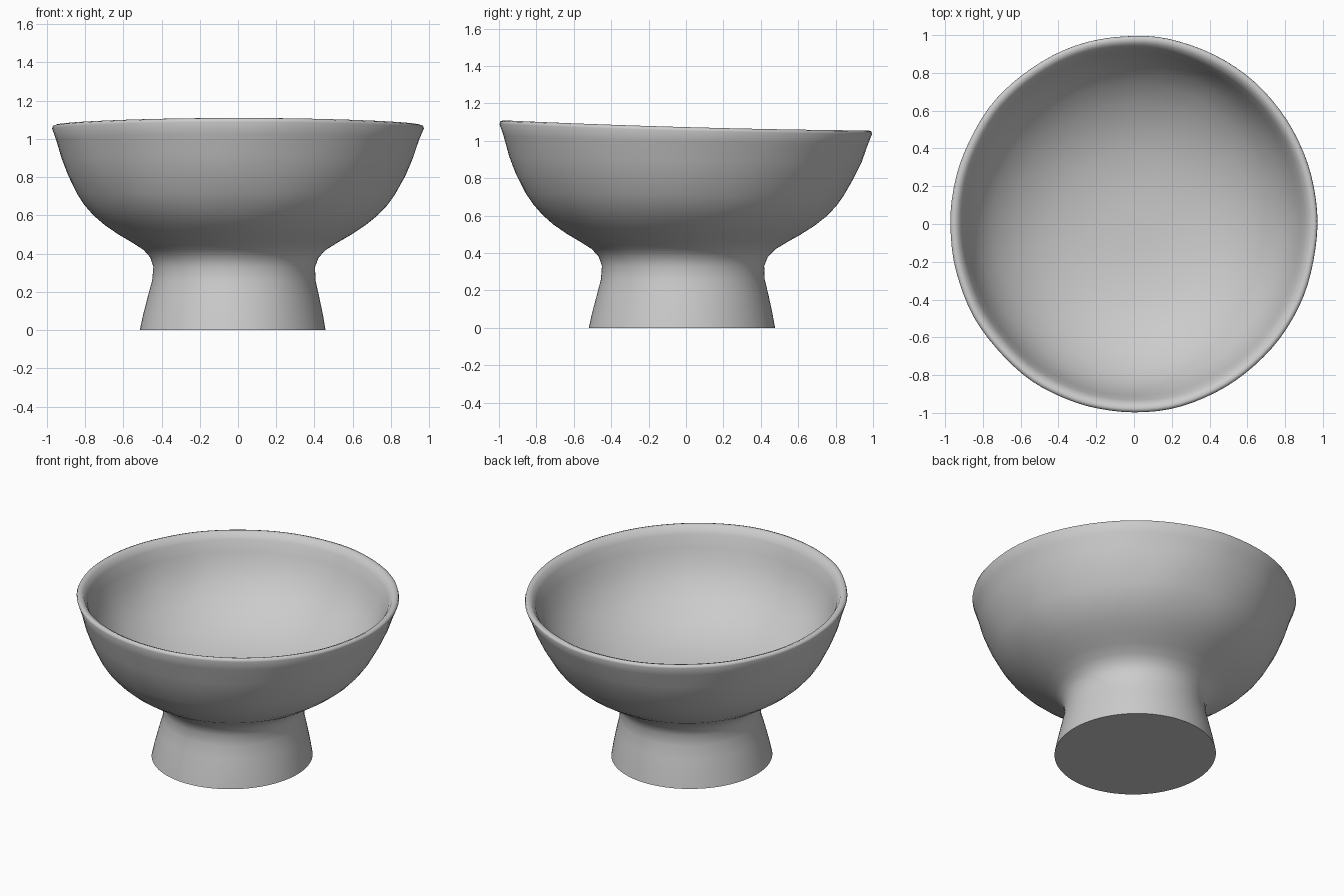
import bpy, bmesh, math
from mathutils import Vector, noise

cube = bpy.data.objects.get("Cube")
if cube:
    bpy.data.objects.remove(cube)

SIDES = 96

# Clay colour
clay = bpy.data.materials.new("grey clay")
clay.use_nodes = True
colour = (0.6, 0.6, 0.6, 1)
clay.diffuse_color = colour
clay.node_tree.nodes["Principled BSDF"].inputs["Base Color"].default_value = colour

# Radius and height: foot, waist, outer wall, lip, inner wall, bowl floor
outside = [(0.498, 0), (0.482, 0.08), (0.458, 0.18), (0.438, 0.26),
           (0.434, 0.33), (0.452, 0.38), (0.49, 0.42), (0.555, 0.46), (0.625, 0.5),
           (0.7, 0.55), (0.76, 0.6), (0.811, 0.655), (0.85, 0.71), (0.905, 0.81),
           (0.943, 0.9), (0.974, 1.0)]
lip = [(0.997, 1.06), (0.993, 1.074), (0.978, 1.079), (0.955, 1.07), (0.932, 1.03)]
inside = [(0.908, 0.955), (0.878, 0.875), (0.83, 0.79), (0.755, 0.705), (0.65, 0.625),
          (0.53, 0.562), (0.39, 0.516), (0.22, 0.491), (0.1, 0.485)]


def hand_shape(radius, z, angle):
    """Oval ring point with an off-centre foot, tilted rim and uneven clay."""
    p = Vector((0.975 * radius * math.cos(angle), radius * math.sin(angle), z))
    lift = min(z / 1.08, 1)
    bump = 0.005 * noise.noise(p * 4) * min(z * 8, 1)
    p.x += p.x * bump - 0.028 * (1 - lift)
    p.y += p.y * bump - 0.022 * (1 - lift)
    p.z += lift ** 3 * (0.003 - 0.028 * p.y - 0.01 * p.x ** 2)
    return p


# Turned bowl and foot in one closed skin
bm = bmesh.new()
rings = []
for r, z in outside + lip + inside:
    rings.append([bm.verts.new(hand_shape(r, z, math.tau * i / SIDES))
                  for i in range(SIDES)])
for low, high in zip(rings, rings[1:]):
    for i in range(SIDES):
        j = (i + 1) % SIDES
        bm.faces.new((low[i], low[j], high[j], high[i]))
bm.faces.new(list(reversed(rings[0])))
floor = bm.verts.new(hand_shape(0, 0.485, 0))
for i in range(SIDES):
    bm.faces.new((rings[-1][i], rings[-1][(i + 1) % SIDES], floor))
bmesh.ops.recalc_face_normals(bm, faces=bm.faces)

mesh = bpy.data.meshes.new("footed_bowl")
bm.to_mesh(mesh)
bm.free()
mesh.materials.append(clay)
bowl = bpy.data.objects.new("footed_bowl", mesh)
bpy.context.collection.objects.link(bowl)
bpy.context.view_layer.objects.active = bowl
bowl.select_set(True)
bpy.ops.object.shade_smooth_by_angle(angle=math.radians(60))
